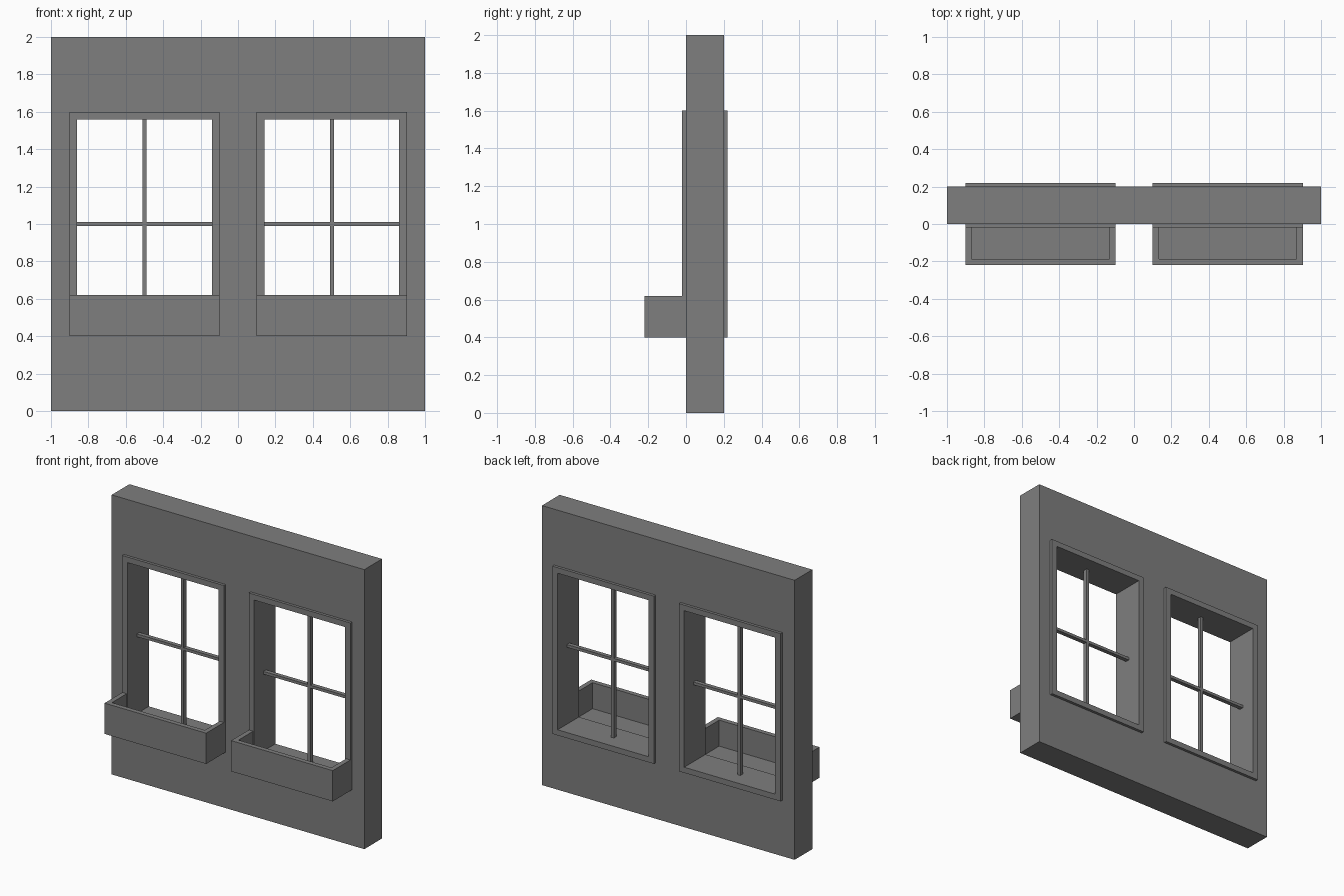
import bpy, bmesh
from mathutils import Vector

if "Cube" in bpy.data.objects:
    bpy.data.objects.remove(bpy.data.objects["Cube"])

# Dark grey shared by every part
grey = bpy.data.materials.new("dark_grey")
grey.diffuse_color = (0.21, 0.21, 0.21, 1)
grey.use_nodes = True
grey.node_tree.nodes["Principled BSDF"].inputs["Base Color"].default_value = grey.diffuse_color


def add_object(name, bm):
    bm.normal_update()
    mesh = bpy.data.meshes.new(name)
    bm.to_mesh(mesh)
    bm.free()
    mesh.materials.append(grey)
    obj = bpy.data.objects.new(name, mesh)
    bpy.context.collection.objects.link(obj)
    return obj


def panel(name, xs, zs, y0, y1, holes):
    """Slab on an x/z grid, with the listed grid cells left open."""
    bm = bmesh.new()
    grid = [[bm.verts.new((x, y0, z)) for z in zs] for x in xs]
    for i in range(len(xs) - 1):
        for j in range(len(zs) - 1):
            if (i, j) not in holes:
                bm.faces.new((grid[i][j], grid[i + 1][j],
                              grid[i + 1][j + 1], grid[i][j + 1]))
    ext = bmesh.ops.extrude_face_region(bm, geom=bm.faces[:], use_keep_orig=True)
    moved = [g for g in ext["geom"] if isinstance(g, bmesh.types.BMVert)]
    bmesh.ops.translate(bm, verts=moved, vec=(0, y1 - y0, 0))
    bmesh.ops.recalc_face_normals(bm, faces=bm.faces)
    return add_object(name, bm)


def block_mesh(lo, hi):
    lo, hi = Vector(lo), Vector(hi)
    bm = bmesh.new()
    bmesh.ops.create_cube(bm, size=1)
    bmesh.ops.scale(bm, verts=bm.verts, vec=hi - lo)
    bmesh.ops.translate(bm, verts=bm.verts, vec=(lo + hi) / 2)
    return bm


def planter(name, lo, hi, thickness):
    """Tray open at the top and towards the window, its shell grown inward."""
    bm = block_mesh(lo, hi)
    bm.normal_update()
    opened = [f for f in bm.faces if f.normal.z > 0.9 or f.normal.y > 0.9]
    bmesh.ops.delete(bm, geom=opened, context="FACES")
    mod = add_object(name, bm).modifiers.new("shell", "SOLIDIFY")
    mod.thickness = thickness
    mod.offset = -1
    mod.use_even_offset = True


# Wall with two window holes
panel("wall", [-1, -0.9, -0.1, 0.1, 0.9, 1], [0, 0.4, 1.6, 2],
      0, 0.2, {(1, 1), (3, 1)})

for side, cx in (("left", -0.5), ("right", 0.502)):
    # Frame lining the hole and standing proud on both faces
    panel(f"{side}_window_frame",
          [cx - 0.402, cx - 0.36, cx + 0.36, cx + 0.402],
          [0.4, 0.44, 1.56, 1.6], -0.02, 0.22, {(1, 1)})
    # Crossed glazing bars
    add_object(f"{side}_upright_bar",
               block_mesh((cx - 0.011, 0.085, 0.44), (cx + 0.011, 0.115, 1.56)))
    add_object(f"{side}_cross_bar",
               block_mesh((cx - 0.36, 0.085, 0.99), (cx + 0.36, 0.115, 1.01)))
    # Flower box under the window
    planter(f"{side}_flower_box", (cx - 0.402, -0.22, 0.4),
            (cx + 0.402, -0.02, 0.62), 0.034)
